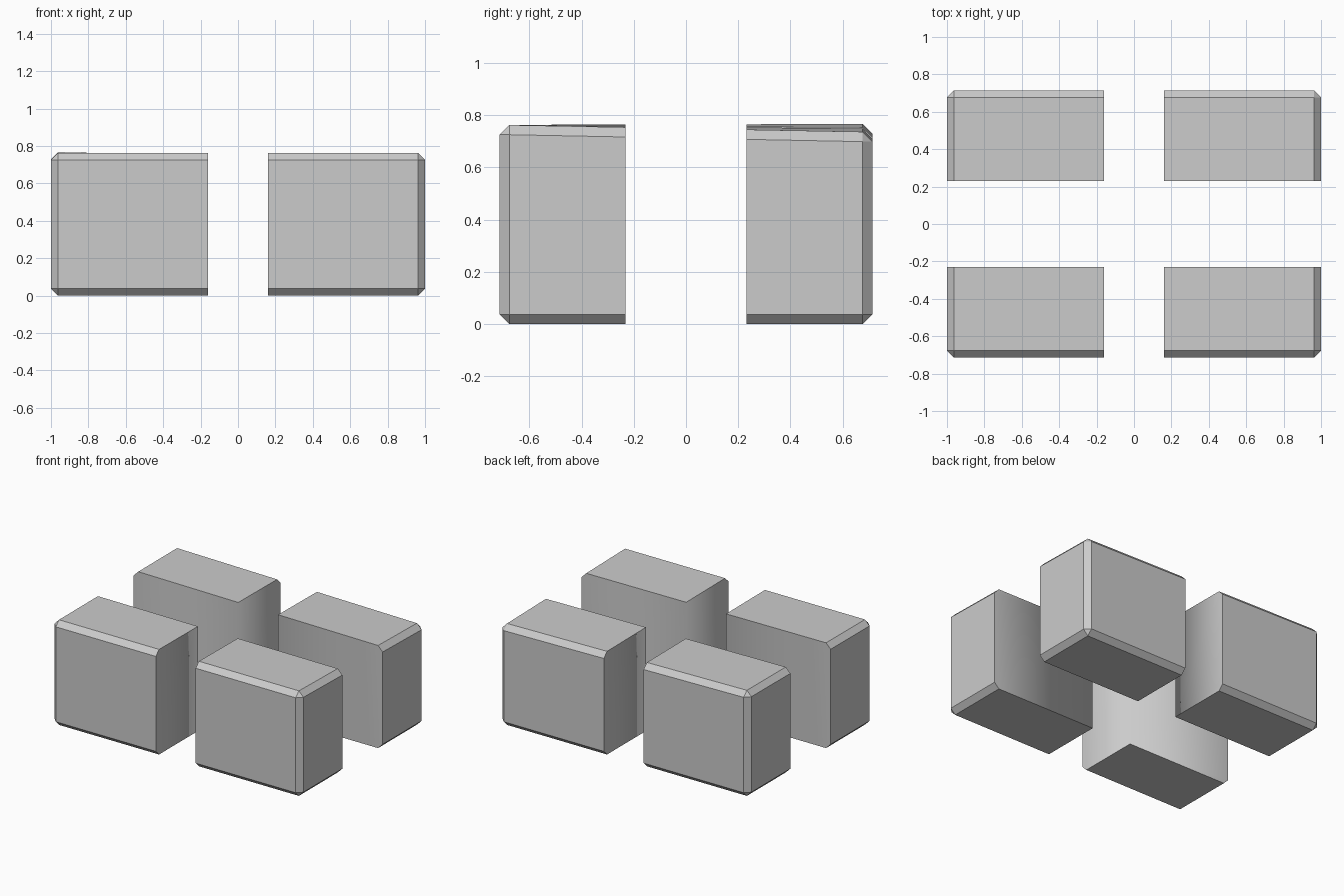
import bpy, bmesh

if "Cube" in bpy.data.objects:
    bpy.data.objects.remove(bpy.data.objects["Cube"])

OX, OY, H = 1.0, 0.714, 0.763   # outer half sizes and height
IX, IY = 0.16, 0.231            # half widths of the cross-shaped gap
CH = 0.037                      # chamfer on the outer edges


def top_shift(x, y):
    # the top dips slightly towards the back right corner
    t, s = (y / OY + 1) / 2, (x + 1) / 2
    return t * (0.004 - 0.032 * s)


def block(name, sx, sy):
    bm = bmesh.new()
    bmesh.ops.create_cube(bm, size=1)
    for v in bm.verts:
        v.co.x = sx * (IX + OX) / 2 + v.co.x * (OX - IX)
        v.co.y = sy * (IY + OY) / 2 + v.co.y * (OY - IY)
        v.co.z = (v.co.z + 0.5) * H

    # chamfer only the five edges on the outer corner
    def outer(e):
        mid = (e.verts[0].co + e.verts[1].co) / 2
        far_x = abs(mid.x) > OX - 0.001
        far_y = abs(mid.y) > OY - 0.001
        end_z = mid.z < 0.001 or mid.z > H - 0.001
        return (far_x and far_y) or ((far_x or far_y) and end_z)

    bmesh.ops.bevel(bm, geom=[e for e in bm.edges if outer(e)], offset=CH,
                    offset_type='OFFSET', segments=1, affect='EDGES')
    for v in bm.verts:
        if v.co.z > H / 2:
            v.co.z += top_shift(v.co.x, v.co.y)

    # flat faces, except for soft shading round the inner upright edge
    for f in bm.faces:
        f.smooth = True
    for e in bm.edges:
        e.smooth = all(abs(abs(v.co.x) - IX) < 0.001 and
                       abs(abs(v.co.y) - IY) < 0.001 for v in e.verts)
    bmesh.ops.recalc_face_normals(bm, faces=bm.faces)
    mesh = bpy.data.meshes.new(name)
    bm.to_mesh(mesh)
    bm.free()
    bpy.context.collection.objects.link(bpy.data.objects.new(name, mesh))


# four corner blocks
for sx, side in ((-1, "left"), (1, "right")):
    for sy, end in ((-1, "front"), (1, "back")):
        block(f"{end}_{side}_block", sx, sy)
